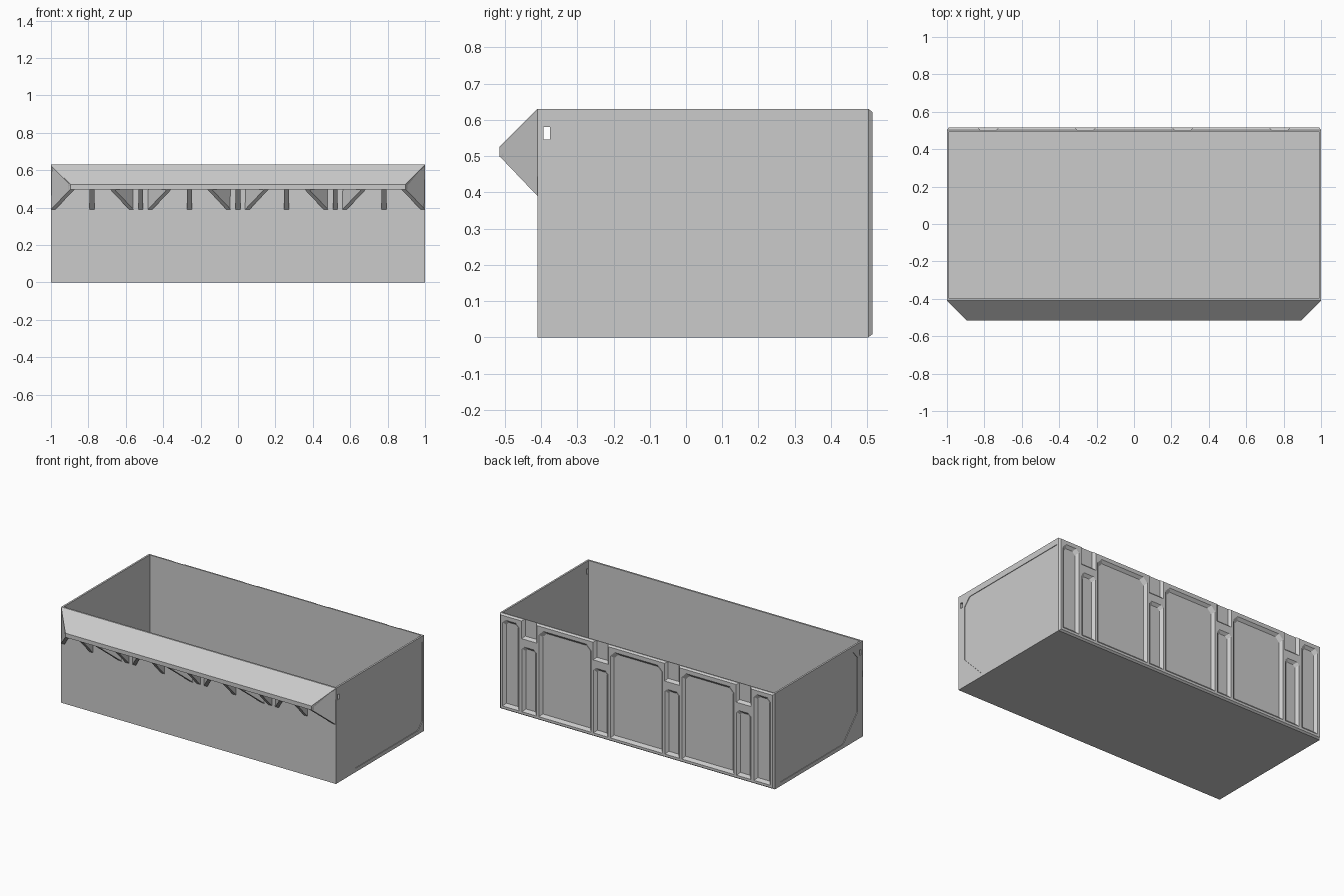
import bpy, bmesh

if "Cube" in bpy.data.objects:
    bpy.data.objects.remove(bpy.data.objects["Cube"])


def new_object(name, bm):
    bmesh.ops.recalc_face_normals(bm, faces=bm.faces)
    mesh = bpy.data.meshes.new(name)
    bm.to_mesh(mesh)
    bm.free()
    ob = bpy.data.objects.new(name, mesh)
    bpy.context.collection.objects.link(ob)
    return ob


def loft(bm, ring_a, ring_b):
    """Closed solid between two rings with equal point counts."""
    a = [bm.verts.new(p) for p in ring_a]
    b = [bm.verts.new(p) for p in ring_b]
    n = len(a)
    bm.faces.new(a)
    bm.faces.new(b[::-1])
    for i in range(n):
        j = (i + 1) % n
        bm.faces.new((a[i], b[i], b[j], a[j]))


def block(bm, x0, x1, y0, y1, z0, z1):
    ring = [(x0, y0), (x1, y0), (x1, y1), (x0, y1)]
    loft(bm, [(x, y, z0) for x, y in ring], [(x, y, z1) for x, y in ring])


def cut(ob, cutter):
    mod = ob.modifiers.new("cut", 'BOOLEAN')
    mod.operation = 'DIFFERENCE'
    mod.solver = 'EXACT'
    mod.object = cutter
    bpy.context.view_layer.objects.active = ob
    bpy.ops.object.modifier_apply(modifier=mod.name)
    bpy.data.objects.remove(cutter)


H, FRONT, BACK, T = 0.63, -0.41, 0.515, 0.012

# Floor and front wall
bm = bmesh.new()
block(bm, -0.99, 0.99, FRONT + 0.005, 0.497, 0, T)
new_object("floor", bm)
bm = bmesh.new()
block(bm, -0.99, 0.99, FRONT, FRONT + T, 0, H)
new_object("front_wall", bm)

# Side walls: shallow recessed panel and a small slot, mirrored
bm = bmesh.new()
block(bm, 1 - T, 1, FRONT, 0.5, 0, H)
side = new_object("side_walls", bm)
bm = bmesh.new()
panel = [(-0.355, 0.54), (-0.31, 0.59), (0.49, 0.59), (0.49, 0.07),
         (0.445, 0.025), (-0.205, 0.025), (-0.355, 0.18)]
loft(bm, [(0.996, y, z) for y, z in panel], [(1.05, y, z) for y, z in panel])
block(bm, 0.9, 1.1, -0.393, -0.375, 0.545, 0.58)
cut(side, new_object("side_cutter", bm))
side.modifiers.new("mirror", 'MIRROR')

# Back wall: chamfered plate with sloped pockets and open notches at the rim
bm = bmesh.new()
block(bm, -0.99, 0.99, 0.494, 0.5, 0, H)
plate = new_object("back_wall", bm)
bm = bmesh.new()


def rect(x, z0, z1, y, d):
    return [(-x + d, y, z0 + d), (x - d, y, z0 + d), (x - d, y, z1 - d), (-x + d, y, z1 - d)]


loft(bm, rect(1, 0, H, 0.503, 0), rect(1, 0, H, BACK, 0.009))
block(bm, -1, 1, 0.494, 0.503, 0, H)
bmesh.ops.remove_doubles(bm, verts=bm.verts, dist=1e-5)
shared = [f for f in bm.faces if all(abs(v.co.y - 0.503) < 1e-5 for v in f.verts)]
bmesh.ops.delete(bm, geom=shared, context='FACES_ONLY')
bpy.data.objects.remove(plate)
plate = new_object("back_wall", bm)


def pocket(bm, x0, x1, z0, z1, c, slope):
    """Pocket with clipped top corners, narrowing towards its floor."""
    def ring(y, d):
        a, b, lo, hi = x0 + d, x1 - d, z0 + d, z1 - d
        return [(a, y, lo), (b, y, lo), (b, y, hi - c), (b - c, y, hi),
                (a + c, y, hi), (a, y, hi - c)]
    depth = BACK - 0.499
    loft(bm, ring(0.499, slope), ring(BACK + depth, -slope))


bm = bmesh.new()
for x in (-0.52, 0, 0.52):
    pocket(bm, x - 0.19, x + 0.19, 0.025, 0.595, 0.03, 0.017)
for x in (-0.915, 0.915):
    pocket(bm, x - 0.06, x + 0.06, 0.025, 0.595, 0.02, 0.017)
for x in (-0.78, -0.26, 0.26, 0.78):
    pocket(bm, x - 0.052, x + 0.052, 0.025, 0.455, 0.015, 0.017)
    pocket(bm, x - 0.055, x + 0.055, 0.505, 0.75, 0.005, 0.015)
cut(plate, new_object("pocket_cutter", bm))

# Front hopper lip: folded plate with mitred ends
lip = [(-0.41, 0.63), (-0.515, 0.525), (-0.515, 0.498), (-0.503, 0.498),
       (-0.503, 0.519), (-0.4, 0.622), (-0.4, 0.63)]


def half(y):
    return min(1.0, 1 + (y - FRONT))


bm = bmesh.new()
loft(bm, [(-half(y), y, z) for y, z in lip], [(half(y), y, z) for y, z in lip])
new_object("front_lip", bm)

# Triangular ribs under the lip: straight ones and splayed pairs
gusset = [(-0.405, 0.39), (-0.41, 0.39), (-0.513, 0.498), (-0.513, 0.522), (-0.41, 0.625), (-0.405, 0.625)]


def rib(name, x_wall, x_tip, w):
    bm = bmesh.new()
    def ring(off):
        return [(x_wall + (x_tip - x_wall) * max(0, FRONT - y) / 0.105 + off, y, z) for y, z in gusset]
    loft(bm, ring(-w / 2), ring(w / 2))
    new_object(name, bm)


for i in range(7):
    x = (i - 3) * 0.26
    rib("straight_rib", x, x, 0.026)
for c in (-0.52, 0, 0.52):
    for s in (-1, 1):
        rib("splayed_rib", c + s * 0.05, c + s * 0.155, 0.024)
for s in (-1, 1):
    rib("end_rib", s * 0.988, s * 0.883, 0.024)
